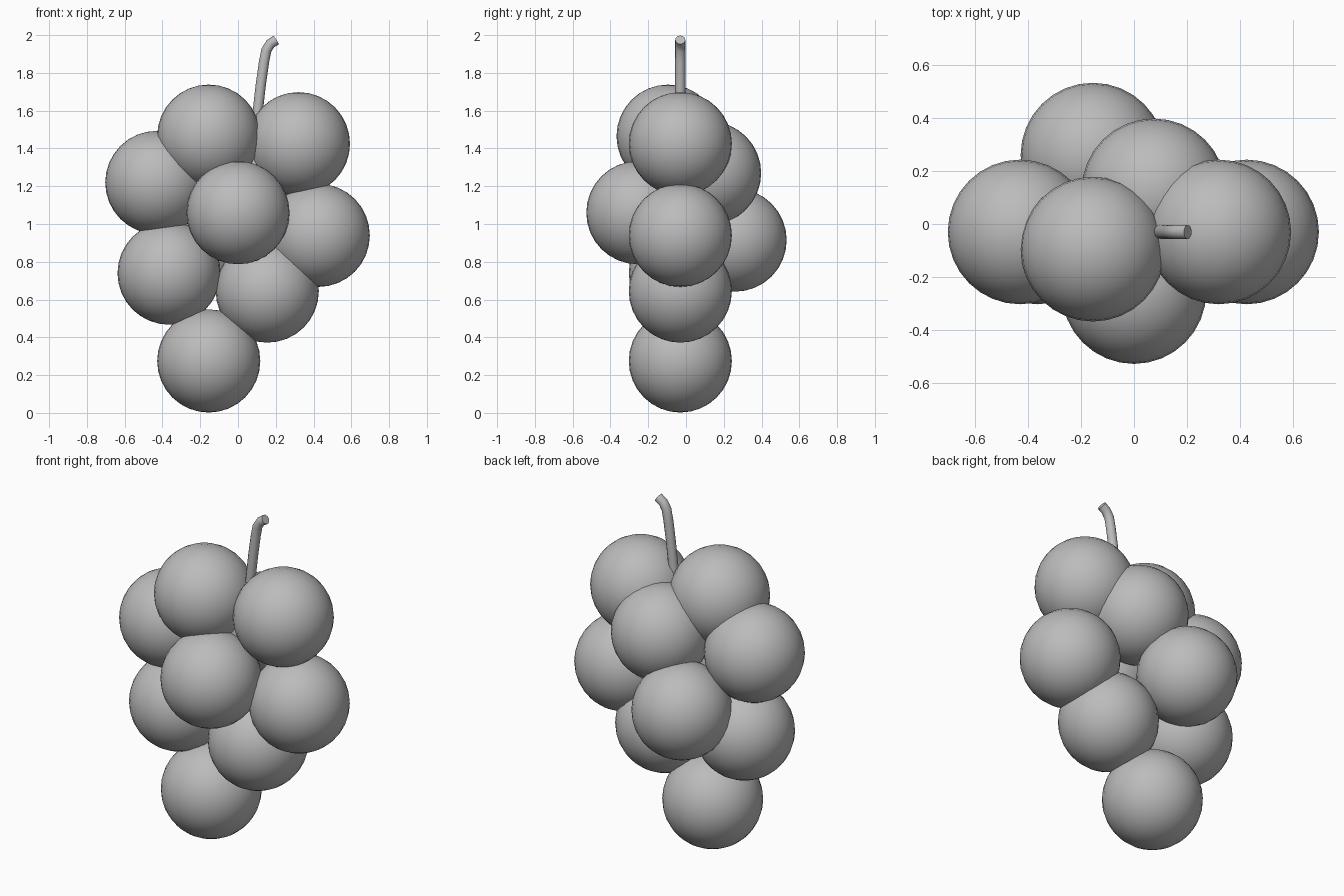
import bpy
import math

cube = bpy.data.objects.get("Cube")
if cube:
    bpy.data.objects.remove(cube, do_unlink=True)


def make_material(name, rgb):
    mat = bpy.data.materials.new(name)
    mat.use_nodes = True
    color = (*rgb, 1.0)
    mat.diffuse_color = color
    mat.node_tree.nodes["Principled BSDF"].inputs["Base Color"].default_value = color
    return mat


grey = make_material("plain grey", (0.5, 0.5, 0.5))
RADIUS = 0.273
MID = -0.03

# Berries, from the top of the bunch down to the tip
berries = {
    "berry_top_right": (-0.155, -0.095, 1.465),
    "berry_top_left": (0.32, MID, 1.425),
    "berry_upper_back": (0.075, 0.125, 1.27),
    "berry_upper_right": (-0.43, MID, 1.22),
    "berry_front": (0.0, -0.255, 1.06),
    "berry_middle_left": (0.425, MID, 0.94),
    "berry_lower_back": (-0.155, 0.26, 0.915),
    "berry_lower_right": (-0.365, MID, 0.74),
    "berry_lower_left": (0.155, MID, 0.645),
    "berry_tip": (-0.155, MID, 0.275),
}
for name, place in berries.items():
    bpy.ops.mesh.primitive_uv_sphere_add(segments=32, ring_count=16,
                                         radius=RADIUS, location=place)
    berry = bpy.context.object
    berry.name = name
    berry.data.materials.append(grey)
    bpy.ops.object.shade_smooth()

# Stem: a round tube bent over at its upper end
path = [(0.09, 1.46), (0.105, 1.6), (0.121, 1.74), (0.138, 1.86),
        (0.15, 1.92), (0.172, 1.955), (0.203, 1.975)]
curve = bpy.data.curves.new("stem", "CURVE")
curve.dimensions = "3D"
curve.bevel_depth = 0.027
curve.bevel_resolution = 4
curve.use_fill_caps = True
spline = curve.splines.new("POLY")
spline.points.add(len(path) - 1)
for point, (x, z) in zip(spline.points, path):
    point.co = (x, MID, z, 1.0)
stem = bpy.data.objects.new("stem", curve)
bpy.context.collection.objects.link(stem)
curve.materials.append(grey)

# Turn the tube into a mesh with a sharp cut end
bpy.ops.object.select_all(action="DESELECT")
stem.select_set(True)
bpy.context.view_layer.objects.active = stem
bpy.ops.object.convert(target="MESH")
bpy.ops.object.shade_smooth_by_angle(angle=math.radians(40))
